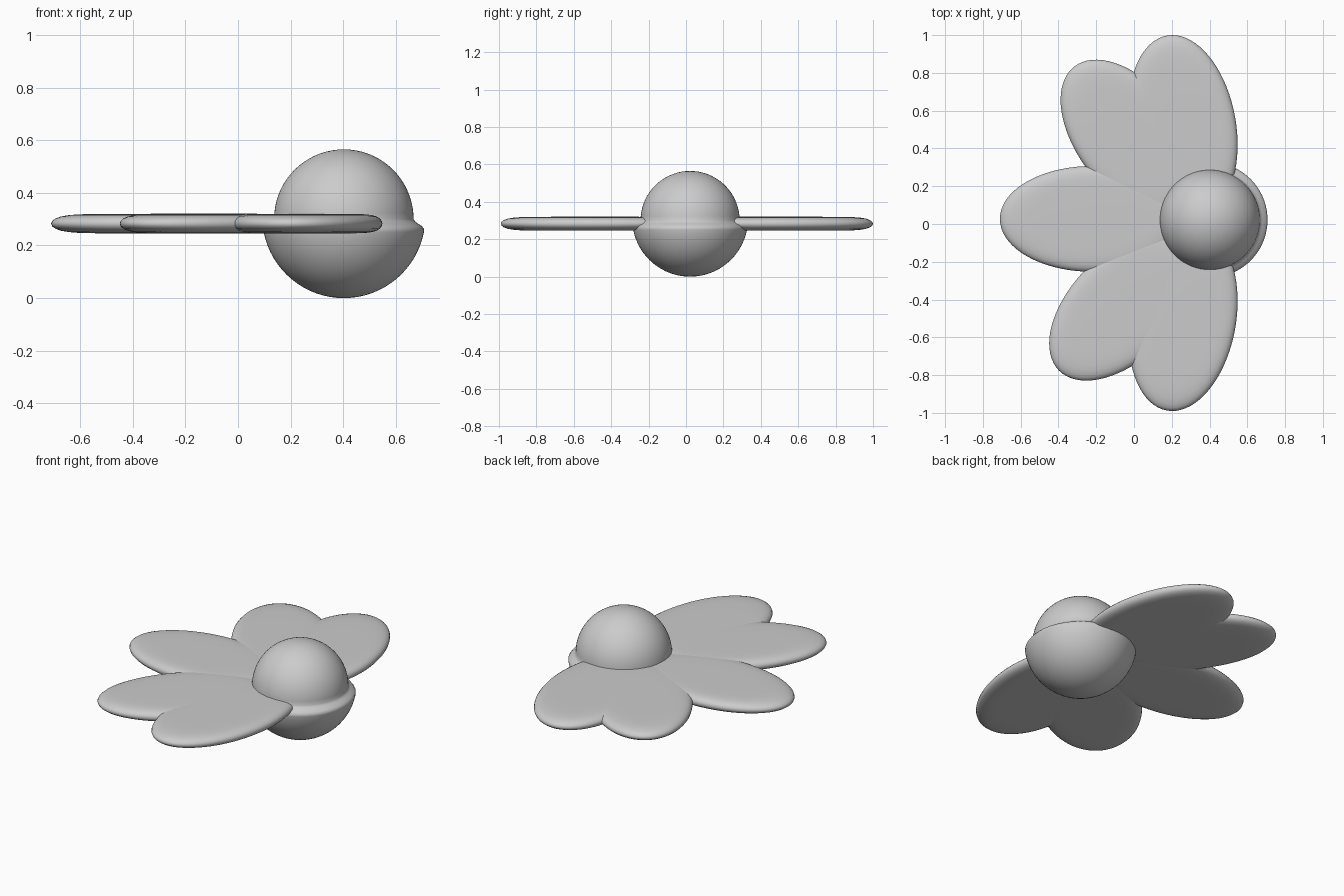
import bpy, bmesh
from math import sin, cos, pi, radians, hypot, copysign
from mathutils import Matrix

if "Cube" in bpy.data.objects:
    bpy.data.objects.remove(bpy.data.objects["Cube"])


def finish(bm, name, angle=60):
    bmesh.ops.recalc_face_normals(bm, faces=bm.faces)
    mesh = bpy.data.meshes.new(name)
    bm.to_mesh(mesh)
    bm.free()
    obj = bpy.data.objects.new(name, mesh)
    bpy.context.collection.objects.link(obj)
    bpy.ops.object.select_all(action='DESELECT')
    obj.select_set(True)
    bpy.context.view_layer.objects.active = obj
    bpy.ops.object.shade_smooth_by_angle(angle=radians(angle))
    return obj


def petal(name, x, y, degrees):
    # Flat oval with a softly rounded rim, made from a reshaped sphere
    bm = bmesh.new()
    bmesh.ops.create_uvsphere(bm, u_segments=72, v_segments=24, radius=1)
    for v in bm.verts:
        r = min(1.0, hypot(v.co.x, v.co.y))
        if abs(v.co.z) < 1e-5:
            z = 0.0
        else:
            z = copysign((1 - r ** 10) ** 0.5 * (1 - 0.03 * r * r), v.co.z)
        v.co = (v.co.x * 0.49, v.co.y * 0.28, z * 0.0375)
    bm.transform(Matrix.Translation((x, y, 0.283)) @ Matrix.Rotation(radians(degrees), 4, 'Z'))
    return finish(bm, name)


# Five petals fanned around one side of the centre
petal("petal_left", -0.22, 0.027, 180)
petal("petal_back_left", -0.015, 0.447, 128)
petal("petal_back", 0.26, 0.515, 100)
petal("petal_front_left", -0.05, -0.43, -135)
petal("petal_front", 0.26, -0.505, -100)

# Flower centre: wide bowl with a lip, flowing into a smaller dome
profile = [(0.31 * sin(t), 0.31 - 0.31 * cos(t)) for t in (radians(79) * i / 16 for i in range(17))]
profile += [(0.305, 0.262), (0.296, 0.274), (0.280, 0.284), (0.270, 0.292)]
profile += [(0.265 * cos(t), 0.30 + 0.265 * sin(t)) for t in (pi / 2 * i / 18 for i in range(19))]
bm = bmesh.new()
verts = [bm.verts.new((r, 0, z)) for r, z in profile]
edges = [bm.edges.new(pair) for pair in zip(verts, verts[1:])]
bmesh.ops.spin(bm, geom=verts + edges, cent=(0, 0, 0), axis=(0, 0, 1), angle=2 * pi, steps=72)
bmesh.ops.remove_doubles(bm, verts=bm.verts, dist=1e-4)
bm.transform(Matrix.Translation((0.402, 0.022, 0)))
finish(bm, "flower_centre")
